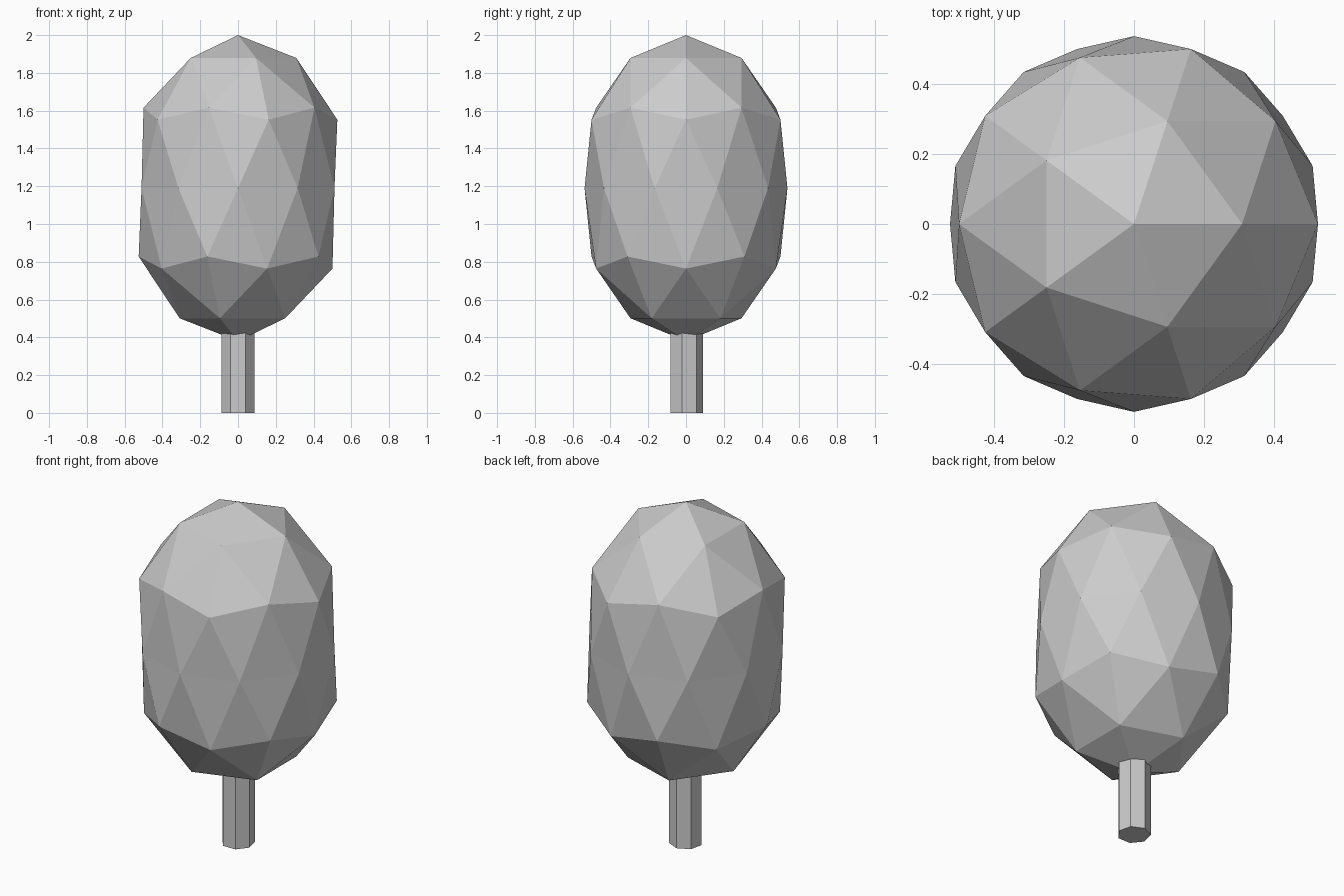
import bpy
import bmesh
from mathutils import Matrix

default_cube = bpy.data.objects.get("Cube")
if default_cube:
    bpy.data.objects.remove(default_cube, do_unlink=True)

grey = bpy.data.materials.new("light_grey")
grey.use_nodes = True
colour = (0.6, 0.6, 0.6, 1.0)
grey.diffuse_color = colour
grey.node_tree.nodes["Principled BSDF"].inputs["Base Color"].default_value = colour


def add_part(name, bm):
    """Turn a bmesh into a flat-shaded object."""
    mesh = bpy.data.meshes.new(name)
    bm.to_mesh(mesh)
    bm.free()
    mesh.materials.append(grey)
    obj = bpy.data.objects.new(name, mesh)
    bpy.context.collection.objects.link(obj)
    return obj


# Leafy crown: stretched low-poly ball, drawn in slightly at its middle
crown_width, crown_waist, crown_height = 0.588, 0.537, 0.81
crown = bmesh.new()
bmesh.ops.create_icosphere(crown, subdivisions=2, radius=1.0)
for v in crown.verts:
    width = crown_waist if abs(v.co.z) < 0.1 else crown_width
    v.co.x *= width
    v.co.y *= width
    v.co.z = v.co.z * crown_height + 2.0 - crown_height
add_part("crown", crown)

# Trunk: seven-sided post reaching into the crown
trunk_height = 0.5
trunk = bmesh.new()
bmesh.ops.create_cone(trunk, cap_ends=True, segments=7, radius1=0.09,
                      radius2=0.09, depth=trunk_height,
                      matrix=Matrix.Translation((0, 0, trunk_height / 2)))
# Put one corner at the back
back = max(trunk.verts, key=lambda v: v.co.y).co
angle = Matrix.Rotation(0, 3, "Z")
if abs(back.x) > 0.001:
    angle = back.xy.to_3d().rotation_difference((0, 1, 0)).to_matrix()
bmesh.ops.rotate(trunk, verts=trunk.verts, cent=(0, 0, 0), matrix=angle)
add_part("trunk", trunk)
